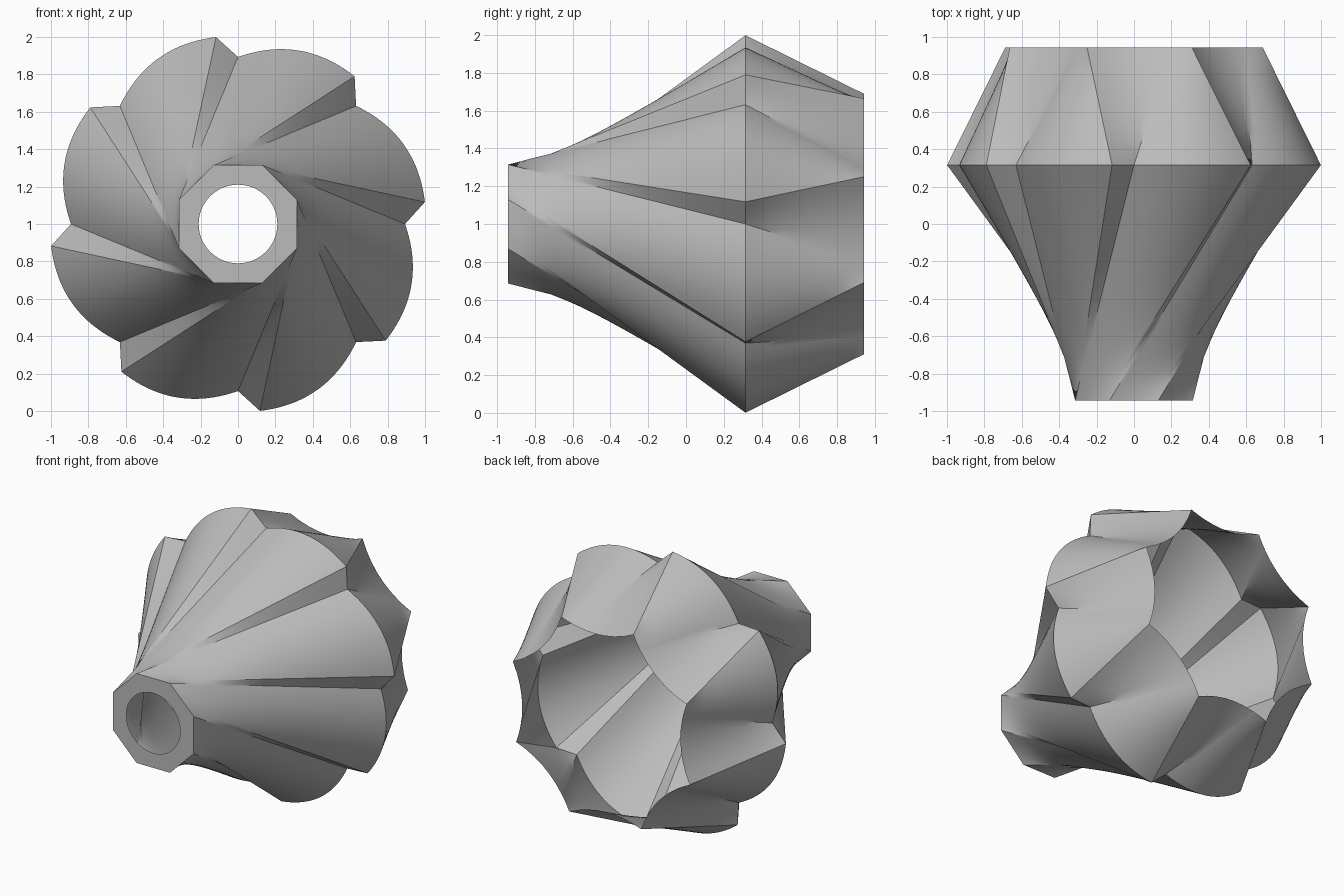
import bpy
import bmesh
import math
from mathutils import Vector

cube = bpy.data.objects.get("Cube")
if cube:
    bpy.data.objects.remove(cube, do_unlink=True)

TEETH = 8
STEP = 360 / TEETH
ARC, SHORT = 20, 6           # samples along each curved flank and short flank
SPLIT = 0.19                 # share of a polygon edge taken by the narrow strip


def polar(radius, degrees):
    a = math.radians(degrees)
    return Vector((radius * math.cos(a), radius * math.sin(a)))


def bowed(a, b, t, bulge):
    """Point on a shallow arc from a to b; positive bulge bows outward."""
    d = (b - a).normalized()
    return a.lerp(b, t) + Vector((d.y, -d.x)) * bulge * 4 * t * (1 - t)


def edge(radius, start, k, t, bulge=0.0):
    """Point on side k of a regular eight-sided outline."""
    return bowed(polar(radius, start + STEP * k),
                 polar(radius, start + STEP * (k + 1)), t, bulge)


# Three matching outlines: front octagon, saw-tooth rim, scalloped back
front, rim, back, bore = [], [], [], []
for k in range(TEETH):
    tip = polar(1.006, STEP * k + 6.7)
    root = polar(0.893, STEP * (k + 1))
    next_tip = polar(1.006, STEP * (k + 1) + 6.7)
    for i in range(ARC):
        t = i / ARC
        rim.append(bowed(tip, root, t, 0.087))
        front.append(edge(0.341, 67.5, k, SPLIT + (1 - SPLIT) * t))
        back.append(edge(0.733, 20, k, SPLIT * t, -0.06))
    for i in range(SHORT):
        t = i / SHORT
        rim.append(root.lerp(next_tip, t))
        front.append(edge(0.341, 67.5, k + 1, SPLIT * t))
        back.append(edge(0.733, 20, k, SPLIT + (1 - SPLIT) * t, -0.06))
bore = [p.normalized() * 0.21 for p in front]


def blend(a, b, ya, yb, count):
    """Rows of straight-ruled points between two outlines."""
    for i in range(count):
        t = i / count
        yield [p.lerp(q, t) for p, q in zip(a, b)], ya + (yb - ya) * t


rows = [(bore, -0.943)]
rows += blend(front, rim, -0.943, 0.315, 16)
rows += blend(rim, back, 0.315, 0.943, 10)
rows.append((back, 0.943))

# Twisted open shell with a pierced front plate
bm = bmesh.new()
rings = [[bm.verts.new((p.x, y, p.y + 1)) for p in row] for row, y in rows]
for low, high in zip(rings, rings[1:]):
    for i in range(len(low)):
        j = (i + 1) % len(low)
        bm.faces.new((low[i], low[j], high[j], high[i]))
mesh = bpy.data.meshes.new("fluted_shell")
bm.normal_update()
bmesh.ops.recalc_face_normals(bm, faces=bm.faces)
bm.to_mesh(mesh)
bm.free()

shell = bpy.data.objects.new("fluted_shell", mesh)
bpy.context.collection.objects.link(shell)

grey = bpy.data.materials.new("plain grey")
grey.use_nodes = True
colour = (0.5, 0.5, 0.5, 1)
grey.diffuse_color = colour
grey.node_tree.nodes["Principled BSDF"].inputs["Base Color"].default_value = colour
mesh.materials.append(grey)

bpy.ops.object.select_all(action="DESELECT")
shell.select_set(True)
bpy.context.view_layer.objects.active = shell
bpy.ops.object.shade_smooth_by_angle(angle=math.radians(28))
